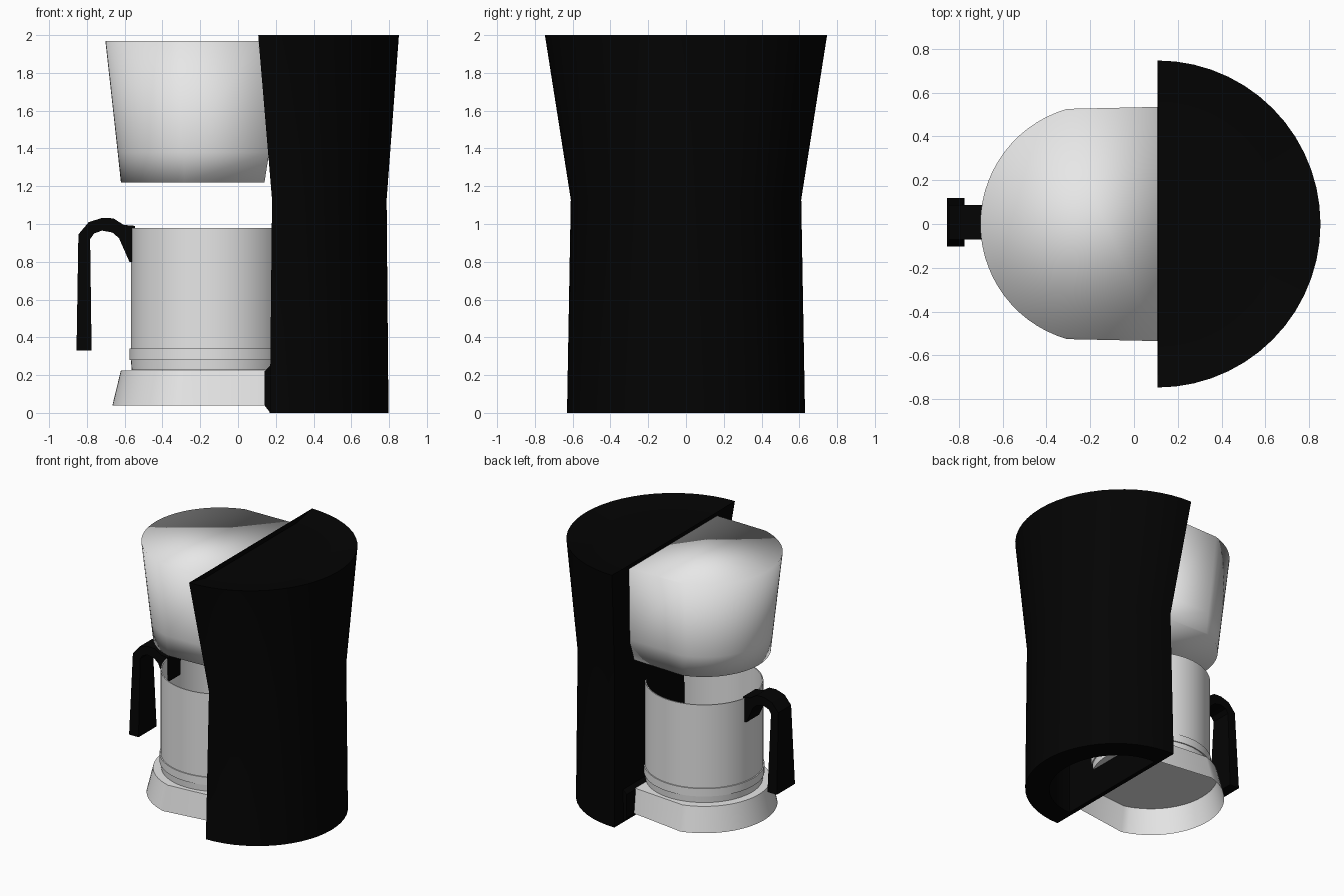
import bpy, bmesh, math

if "Cube" in bpy.data.objects:
    bpy.data.objects.remove(bpy.data.objects["Cube"])

def material(name, v):
    m = bpy.data.materials.new(name)
    m.diffuse_color = (v, v, v, 1)
    m.use_nodes = True
    m.node_tree.nodes["Principled BSDF"].inputs["Base Color"].default_value = m.diffuse_color
    return m

WHITE = material("white plastic", 0.8)
BLACK = material("black plastic", 0.001)
CX = -0.155  # shared axis of carafe, base and filter housing

def finish(name, bm, mat, angle=30):
    bmesh.ops.recalc_face_normals(bm, faces=bm.faces)
    me = bpy.data.meshes.new(name)
    bm.to_mesh(me)
    bm.free()
    ob = bpy.data.objects.new(name, me)
    bpy.context.collection.objects.link(ob)
    me.materials.append(mat)
    bpy.ops.object.select_all(action='DESELECT')
    ob.select_set(True)
    bpy.context.view_layer.objects.active = ob
    if angle:
        bpy.ops.object.shade_smooth_by_angle(angle=math.radians(angle))
    else:
        bpy.ops.object.shade_smooth()
    return ob

def loft(name, rings, mat, bottom=True, top=True, angle=30):
    """Skin a stack of (outline, z) rings."""
    bm = bmesh.new()
    vs = [[bm.verts.new((x, y, z)) for x, y in pts] for pts, z in rings]
    for a, b in zip(vs, vs[1:]):
        for i in range(len(a)):
            j = (i + 1) % len(a)
            bm.faces.new((a[i], a[j], b[j], b[i]))
    if bottom:
        bm.faces.new(vs[0])
    if top:
        bm.faces.new(vs[-1])
    return finish(name, bm, mat, angle)

def d_shape(front, back, half, n=28):
    return [(front + (back - front) * math.cos(t), half * math.sin(t))
            for t in (math.pi * (i / n - 0.5) for i in range(n + 1))]

def nose(r, half, rear, n=28):
    """Round front with straight sides running back to x = rear."""
    a0 = math.radians(106)
    arc = [(CX + r * math.cos(t), r * math.sin(t))
           for t in (a0 + (2 * math.pi - 2 * a0) * i / n for i in range(n + 1))]
    return arc + [(rear, -half), (rear, half)]

def circle(r, n=64, spout=0):
    pts = []
    for i in range(n):
        t = 2 * math.pi * i / n
        q = r + spout * max(0, 1 - min(t, 2 * math.pi - t) / 0.25)
        pts.append((CX + q * math.cos(t), q * math.sin(t)))
    return pts

# Tower: D-shaped column with a waist, flared top, shallow dished lid and hollow foot
loft("tower", [
    (d_shape(0.20, 0.62, 0.46), 0.5), (d_shape(0.20, 0.62, 0.46), 0),
    (d_shape(0.168, 0.797, 0.63), 0), (d_shape(0.18, 0.787, 0.61), 1.13),
    (d_shape(0.107, 0.852, 0.747), 2.0), (d_shape(0.112, 0.67, 0.56), 1.965)],
    BLACK, angle=10)

# Black sill where the base meets the tower
def sill(front):
    return [(front, -0.52), (0.19, -0.52), (0.19, 0.52), (front, 0.52)]
loft("sill", [(sill(0.17), 0.002), (sill(0.14), 0.04),
              (sill(0.14), 0.22), (sill(0.17), 0.25)], BLACK)

# Filter housing, softly shaded all over
loft("filter_housing", [(nose(0.465, 0.43, 0.14), 1.22),
                        (nose(0.482, 0.455, 0.165), 1.38),
                        (nose(0.547, 0.535, 0.109), 1.968)], WHITE, angle=0)

# Base: hollow foot, open underneath
loft("base", [(nose(0.51, 0.43, 0.15), 0.04),
              (nose(0.465, 0.41, 0.15), 0.225)], WHITE, bottom=False)

# Carafe: open thin-walled pot with a raised band and a small spout
loft("carafe", [
    (circle(0.408), 0.228), (circle(0.412), 0.28), (circle(0.42), 0.28),
    (circle(0.42), 0.34), (circle(0.412), 0.34), (circle(0.412), 0.88),
    (circle(0.412, spout=0.05), 0.98), (circle(0.404, spout=0.05), 0.98),
    (circle(0.404), 0.88), (circle(0.404), 0.24)], WHITE)

# Handle: side profile extruded in y, grip widening towards its lower end
profile = [(-0.855, 0.33), (-0.775, 0.33), (-0.783, 0.92), (-0.762, 0.95),
           (-0.72, 0.965), (-0.665, 0.955), (-0.63, 0.925), (-0.575, 0.80),
           (-0.55, 0.80), (-0.545, 0.99), (-0.605, 0.995), (-0.66, 1.03),
           (-0.72, 1.032), (-0.79, 1.01), (-0.845, 0.945)]
bm = bmesh.new()
sides = []
for s in (-1, 1):
    sides.append([bm.verts.new((x, 0.008 + s * (0.11 if z < 0.5 else 0.078), z))
                  for x, z in profile])
    bm.faces.new(sides[-1])
for i in range(len(profile)):
    j = (i + 1) % len(profile)
    bm.faces.new((sides[0][i], sides[0][j], sides[1][j], sides[1][i]))
finish("handle", bm, BLACK)
